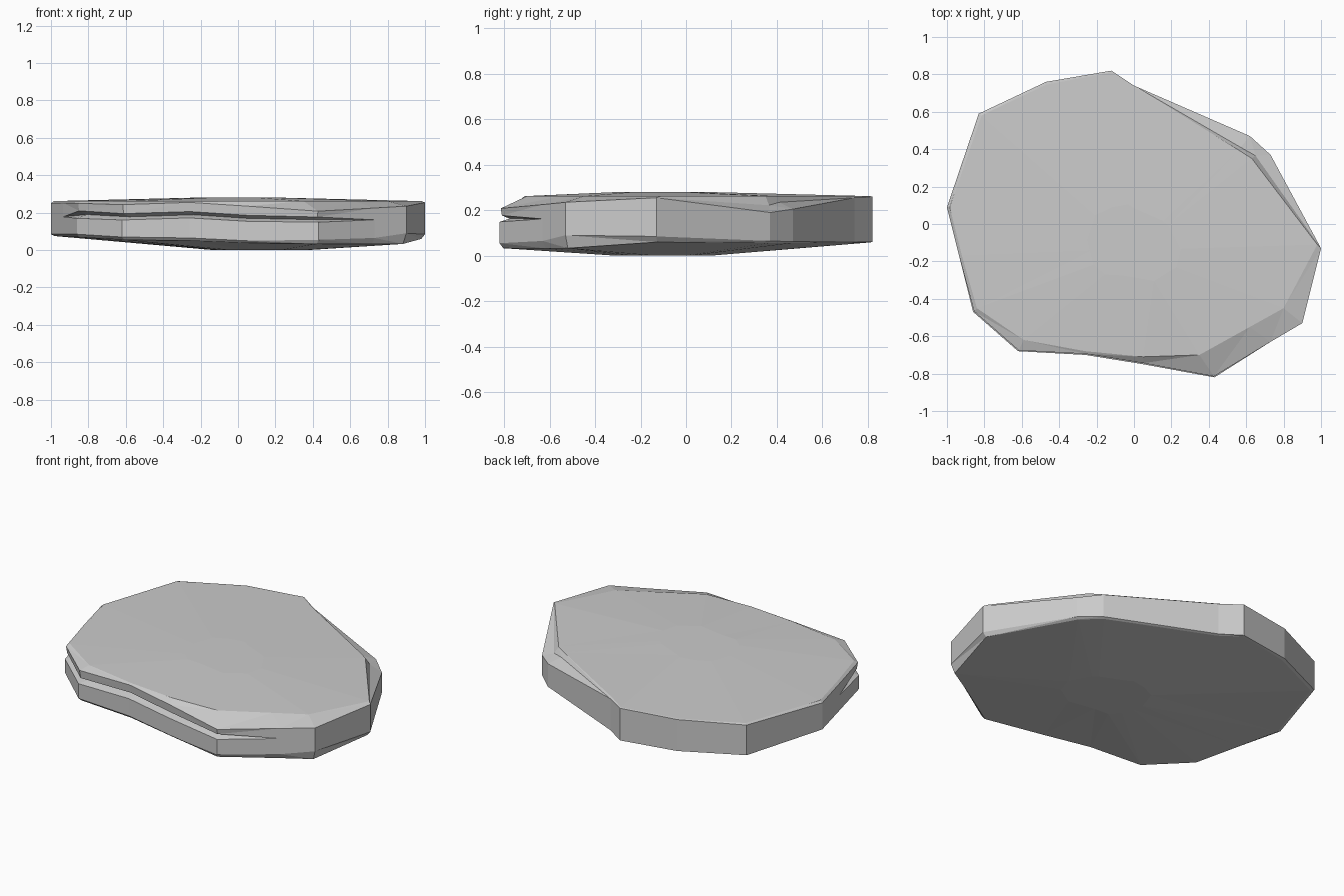
import bpy, bmesh
from mathutils import Vector

# Rim stations: x, y, wall bottom z, wall top z, top-face x, top-face y, underside z
RIM = [
    (-1.00, 0.09, .085, .25, -.985, .09, .075),
    (-.935, -.17, .085, .252, -.92, -.17, .072),
    (-.86, -.47, .085, .25, -.84, -.45, .068),
    (-.62, -.68, .07, .243, -.59, -.62, .055),
    (-.26, -.70, .065, .255, -.26, -.68, .05),
    (.05, -.75, .05, .235, .05, -.71, .038),
    (.43, -.82, .055, .208, .35, -.70, .033),
    (.73, -.63, .065, .225, .62, -.55, .032),
    (.90, -.53, .09, .235, .80, -.45, .033),
    (1.00, -.13, .085, .255, .98, -.11, .06),
    (.73, .37, .065, .19, .63, .35, .055),
    (.62, .47, .062, .205, .56, .395, .055),
    (0.00, .74, .06, .255, -.01, .735, .055),
    (-.12, .82, .06, .26, -.12, .81, .058),
    (-.47, .76, .065, .26, -.47, .745, .06),
    (-.83, .59, .07, .257, -.815, .58, .065),
]
# Crack in the front wall: station -> (centre z, half height, depth)
CRACK = {2: (.19, .02, .06), 3: (.178, .017, .06), 4: (.189, .017, .06),
         5: (.17, .016, .06), 6: (.163, .014, .05)}
CRACK_ENDS = {1: .178, 7: .162}
# Broken ledge on the back right: station -> inner corner
LEDGE = {10: (.65, .365, .222), 11: (.57, .41, .235)}


def inset(p, d):
    return p * (1 - d / p.length)


rings = [[] for _ in range(9)]
for i, (x, y, lo, hi, tx, ty, bz) in enumerate(RIM):
    p = Vector((x, y))
    zc, h, d = CRACK.get(i, (CRACK_ENDS.get(i, (lo + hi) / 2), 0, 0))
    b = p * .98
    column = [
        (.12 + .25 * x, -.1 + .25 * y, 0),       # underside centre
        (b.x, b.y, bz),                          # underside edge
        (x, y, lo),
        (x, y, zc - h),
        (*inset(p, d), zc),                      # back of crack
        (*inset(p, .012 if d else 0), zc + h),
        (*inset(p, .006 if d else 0), hi),
        LEDGE.get(i, (*inset(p, .006 if d else 0), hi)),
        (tx, ty, .262),                          # top face edge
    ]
    for ring, co in zip(rings, column):
        ring.append(co)
rings.append([(.25 * r[0], -.1 + .25 * r[1], .28) for r in RIM])  # top centre

# Loft the rings and cap both ends
bm = bmesh.new()
loops = [[bm.verts.new(co) for co in ring] for ring in rings]
n = len(RIM)
for a, b in zip(loops, loops[1:]):
    for i in range(n):
        j = (i + 1) % n
        bm.faces.new((a[i], a[j], b[j], b[i]))
bm.faces.new(loops[0][::-1])
bm.faces.new(loops[-1])
bmesh.ops.remove_doubles(bm, verts=bm.verts, dist=.0005)
bmesh.ops.triangulate(bm, faces=bm.faces)
bmesh.ops.recalc_face_normals(bm, faces=bm.faces)

mesh = bpy.data.meshes.new("flat_rock")
bm.to_mesh(mesh)
bm.free()
rock = bpy.data.objects.new("flat_rock", mesh)
bpy.context.collection.objects.link(rock)
